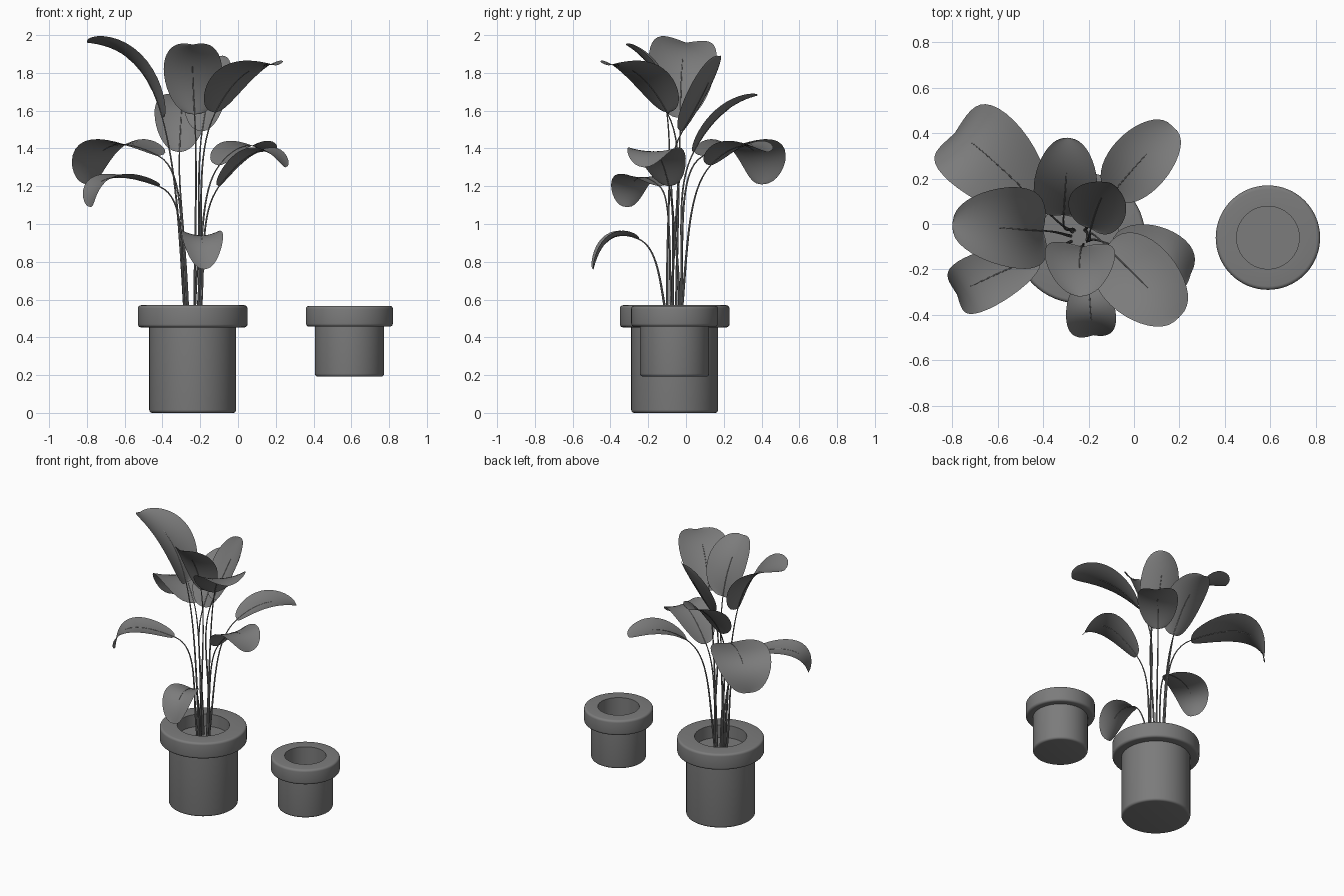
import bpy, math
from mathutils import Vector

if "Cube" in bpy.data.objects:
    bpy.data.objects.remove(bpy.data.objects["Cube"])

# One matte grey for everything
grey = bpy.data.materials.new("matte_grey")
grey.use_nodes = True
tone = (0.2, 0.2, 0.2, 1)
grey.diffuse_color = tone
grey.node_tree.nodes["Principled BSDF"].inputs["Base Color"].default_value = tone


def add_mesh(name, verts, faces):
    mesh = bpy.data.meshes.new(name)
    mesh.from_pydata(verts, [], faces)
    mesh.materials.append(grey)
    obj = bpy.data.objects.new(name, mesh)
    bpy.context.collection.objects.link(obj)
    bpy.ops.object.select_all(action='DESELECT')
    obj.select_set(True)
    bpy.context.view_layer.objects.active = obj
    bpy.ops.object.shade_smooth_by_angle(angle=math.radians(40))


def lathe(name, centre, profile, sides=64):
    """Spin a radius/height profile; both ends are closed with caps."""
    verts = [(centre.x + r * math.cos(a), centre.y + r * math.sin(a), z)
             for r, z in profile
             for a in (2 * math.pi * k / sides for k in range(sides))]
    faces = [(i * sides + k, i * sides + (k + 1) % sides,
              (i + 1) * sides + (k + 1) % sides, (i + 1) * sides + k)
             for i in range(len(profile) - 1) for k in range(sides)]
    faces.append(tuple(reversed(range(sides))))
    last = (len(profile) - 1) * sides
    faces.append(tuple(range(last, last + sides)))
    add_mesh(name, verts, faces)


def rounded(r, z, outward, dz, b=0.016):
    """Quarter-round corner of a profile at (r, z)."""
    steps = [math.pi / 2 * k / 4 for k in range(5)]
    arc = [(r - b + b * math.sin(a), z + dz * b * (1 - math.cos(a))) for a in steps]
    return arc if outward else arc[::-1]


def pot(name, centre, rim, body, hole, bottom, lip, top, floor):
    profile = rounded(body, bottom, True, 1)
    profile += [(body, lip)]
    profile += rounded(rim, lip, True, 1)
    profile += rounded(rim, top, False, -1)
    profile += [(hole, top), (hole, floor)]
    lathe(name, centre, profile)


plant = Vector((-0.24, -0.06, 0))
pot("large_pot", plant, 0.29, 0.23, 0.174, 0, 0.453, 0.57, 0.48)
pot("small_pot", Vector((0.59, -0.06, 0)), 0.23, 0.183, 0.138, 0.192, 0.457, 0.567, 0.23)


def spine(base, mid, tip, t):
    """Curve passing through base, mid and tip; returns point and tangent."""
    ctrl = 2 * mid - (base + tip) / 2
    point = (1 - t) ** 2 * base + 2 * t * (1 - t) * ctrl + t * t * tip
    tangent = 2 * (1 - t) * (ctrl - base) + 2 * t * (tip - ctrl)
    return point, tangent.normalized()


def leaf(name, base, mid, tip, width, cup, roll):
    rows, cols = 20, 10
    heading = Vector((tip.x - base.x, tip.y - base.y, 0)).normalized()
    level = Vector((heading.y, -heading.x, 0))
    verts, faces = [], []
    for i in range(rows + 1):
        t = (1 - math.cos(math.pi * i / rows)) / 2
        point, tangent = spine(base, mid, tip, t)
        side = level * math.cos(roll) + level.cross(tangent) * math.sin(roll)
        up = side.cross(tangent)
        half = width / 2 * max(math.sin(math.pi * t ** 0.95), 0.0001) ** 0.4
        for j in range(cols + 1):
            s = 2 * j / cols - 1
            verts.append(point + side * half * s + up * cup * half * s * s)
    for i in range(rows):
        for j in range(cols):
            a = i * (cols + 1) + j
            faces.append((a, a + 1, a + cols + 2, a + cols + 1))
    add_mesh(name, verts, faces)


def stem(name, base, mid, tip):
    """Stalk from the soil to the leaf, carried on as a midrib."""
    out = base - plant
    flat = Vector((out.x, out.y, 0))
    root = plant + flat.normalized() * 0.04 + Vector((0, 0, 0.475))
    rise = base.z - root.z
    start = spine(base, mid, tip, 0)[1]
    p1 = root + flat * 0.2 + Vector((0, 0, rise * 0.5))
    p2 = base - start * rise * 0.25
    path = []
    for k in range(17):
        t = k / 16
        path.append((1 - t) ** 3 * root + 3 * t * (1 - t) ** 2 * p1
                    + 3 * t * t * (1 - t) * p2 + t ** 3 * base)
    path += [spine(base, mid, tip, 0.1 * k)[0] for k in range(1, 7)]
    # Tube around the path, thinning toward the leaf
    sides, verts, faces = 8, [], []
    for i, p in enumerate(path):
        d = path[min(i + 1, len(path) - 1)] - path[max(i - 1, 0)]
        u = d.cross(Vector((-flat.y, flat.x, 0))).normalized()
        v = d.cross(u).normalized()
        r = 0.007 - 0.005 * i / (len(path) - 1)
        for k in range(sides):
            a = 2 * math.pi * k / sides
            verts.append(p + r * (u * math.cos(a) + v * math.sin(a)))
    for i in range(len(path) - 1):
        for k in range(sides):
            n = (k + 1) % sides
            faces.append((i * sides + k, i * sides + n,
                          (i + 1) * sides + n, (i + 1) * sides + k))
    add_mesh(name, verts, faces)


# Each leaf: base, middle and tip of its spine, then width, cupping and roll
leaves = {
    "back_right": ((-.42, .09, 1.36), (-.68, .33, 1.41), (-.79, .40, 1.21), .39, .15, 0),
    "high_right": ((-.40, -.03, 1.56), (-.55, -.02, 1.85), (-.80, .0, 1.96), .36, .27, -.12),
    "front_right": ((-.42, -.14, 1.2), (-.69, -.26, 1.24), (-.78, -.31, 1.09), .25, .15, 0),
    "low_front": ((-.20, -.25, .92), (-.19, -.40, .92), (-.18, -.49, .76), .22, .25, 0),
    "high_left": ((-.12, -.10, 1.59), (.03, -.25, 1.79), (.20, -.41, 1.84), .34, .2, 0),
    "front_left": ((-.10, -.09, 1.2), (.10, -.16, 1.38), (.25, -.22, 1.30), .29, .15, 0),
    "back_left": ((-.10, .13, 1.31), (.03, .28, 1.41), (.17, .43, 1.38), .27, .2, 0),
    "back": ((-.31, .04, 1.38), (-.30, .19, 1.58), (-.29, .38, 1.68), .28, .25, 0),
    "high_front": ((-.23, -.10, 1.58), (-.24, -.17, 1.8), (-.24, -.32, 1.95), .31, .25, 0),
    "high_back": ((-.19, -.02, 1.49), (-.15, .10, 1.71), (-.10, .18, 1.89), .26, .25, 0),
}
for name, (base, mid, tip, width, cup, roll) in leaves.items():
    base, mid, tip = Vector(base), Vector(mid), Vector(tip)
    leaf(name + "_leaf", base, mid, tip, width, cup, roll)
    stem(name + "_stem", base, mid, tip)
